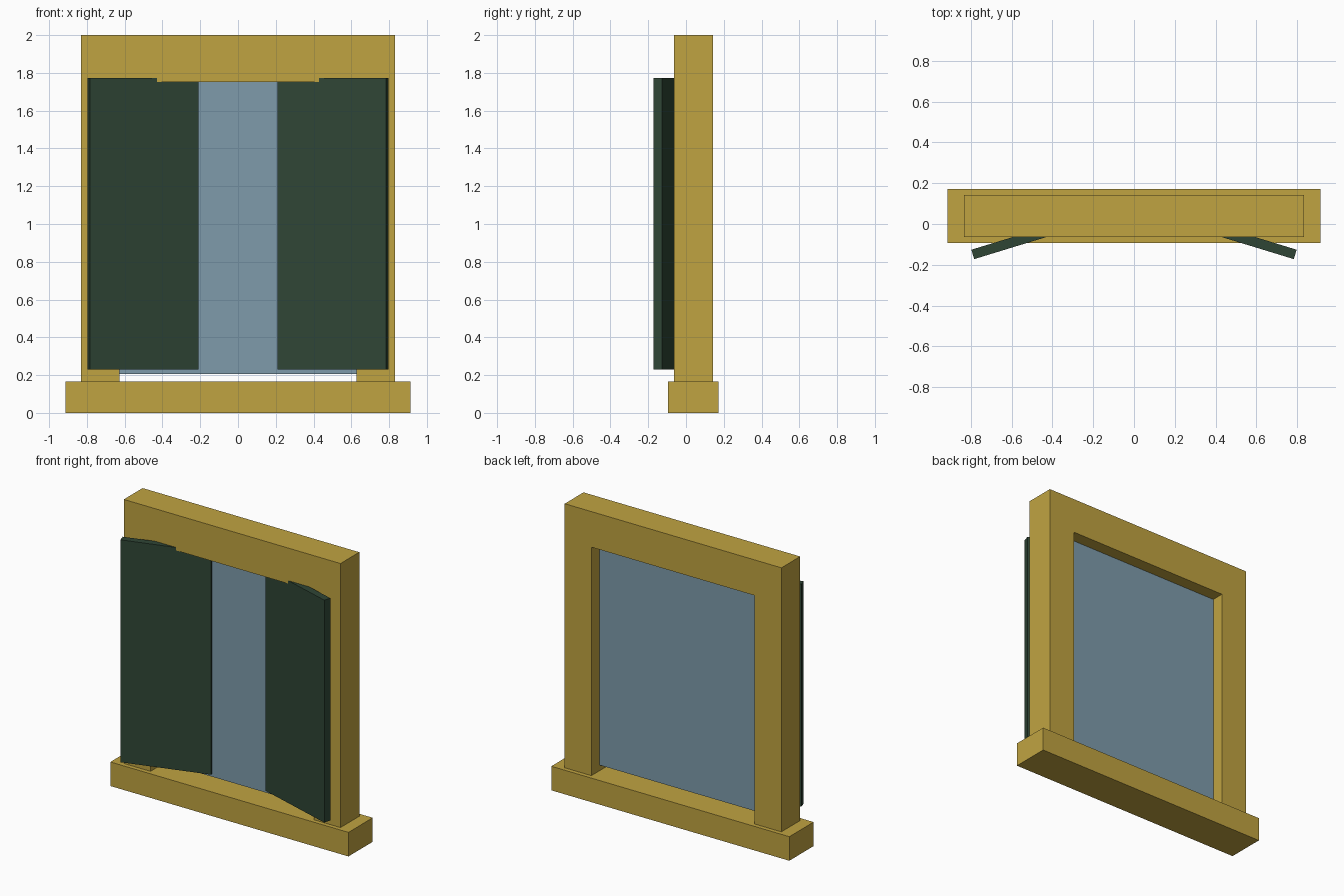
import bpy, bmesh
from math import radians, sin, cos

if "Cube" in bpy.data.objects:
    bpy.data.objects.remove(bpy.data.objects["Cube"])


def material(name, color):
    m = bpy.data.materials.new(name)
    m.diffuse_color = (*color, 1)
    m.use_nodes = True
    m.node_tree.nodes["Principled BSDF"].inputs["Base Color"].default_value = m.diffuse_color
    return m


def prism(name, outline, lo, hi, axis, mat):
    """Extrude a 2D outline along y (outline in x, z) or z (outline in x, y)."""
    bm = bmesh.new()
    pts = [(a, lo, b) if axis == 'y' else (a, b, lo) for a, b in outline]
    face = bm.faces.new([bm.verts.new(p) for p in pts])
    ext = bmesh.ops.extrude_face_region(bm, geom=[face])
    verts = [v for v in ext['geom'] if isinstance(v, bmesh.types.BMVert)]
    d = hi - lo
    bmesh.ops.translate(bm, verts=verts, vec=(0, d, 0) if axis == 'y' else (0, 0, d))
    bmesh.ops.recalc_face_normals(bm, faces=bm.faces)
    me = bpy.data.meshes.new(name)
    bm.to_mesh(me)
    bm.free()
    me.materials.append(mat)
    ob = bpy.data.objects.new(name, me)
    bpy.context.collection.objects.link(ob)
    return ob


def rect(x0, x1, y0, y1):
    return [(x0, y0), (x1, y0), (x1, y1), (x0, y1)]


wood = material("wood", (0.53, 0.37, 0.053))
green = material("green_paint", (0.028, 0.06, 0.036))
blue = material("glass", (0.21, 0.33, 0.41))

# Sill
prism("sill", rect(-0.914, 0.914, -0.094, 0.172), 0, 0.167, 'z', wood)

# Frame: two posts and a lintel in one arch-like outline
X, I, B, L, T = 0.832, 0.627, 0.167, 1.753, 2.0
prism("frame", [(-X, B), (-I, B), (-I, L), (I, L), (I, B), (X, B), (X, T), (-X, T)],
      -0.064, 0.142, 'y', wood)

# Glass pane, let into the frame and floating just above the sill
prism("glass_pane", rect(-0.64, 0.64, 0.207, 1.797), 0.023, 0.054, 'y', blue)

# Shutters, swung outwards at their outer edges
a, width, thick = radians(17), 0.6, 0.048
px, py = 0.783, -0.172          # outer front corner
for side, s in (("left", -1), ("right", 1)):
    u = (-cos(a), sin(a))       # along the shutter, towards the centre
    n = (sin(a), cos(a))        # through its thickness, towards the back
    corners = [(s * (px + u[0] * w + n[0] * t), py + u[1] * w + n[1] * t)
               for w, t in ((0, 0), (width, 0), (width, thick), (0, thick))]
    prism(side + "_shutter", corners, 0.23, 1.774, 'z', green)
